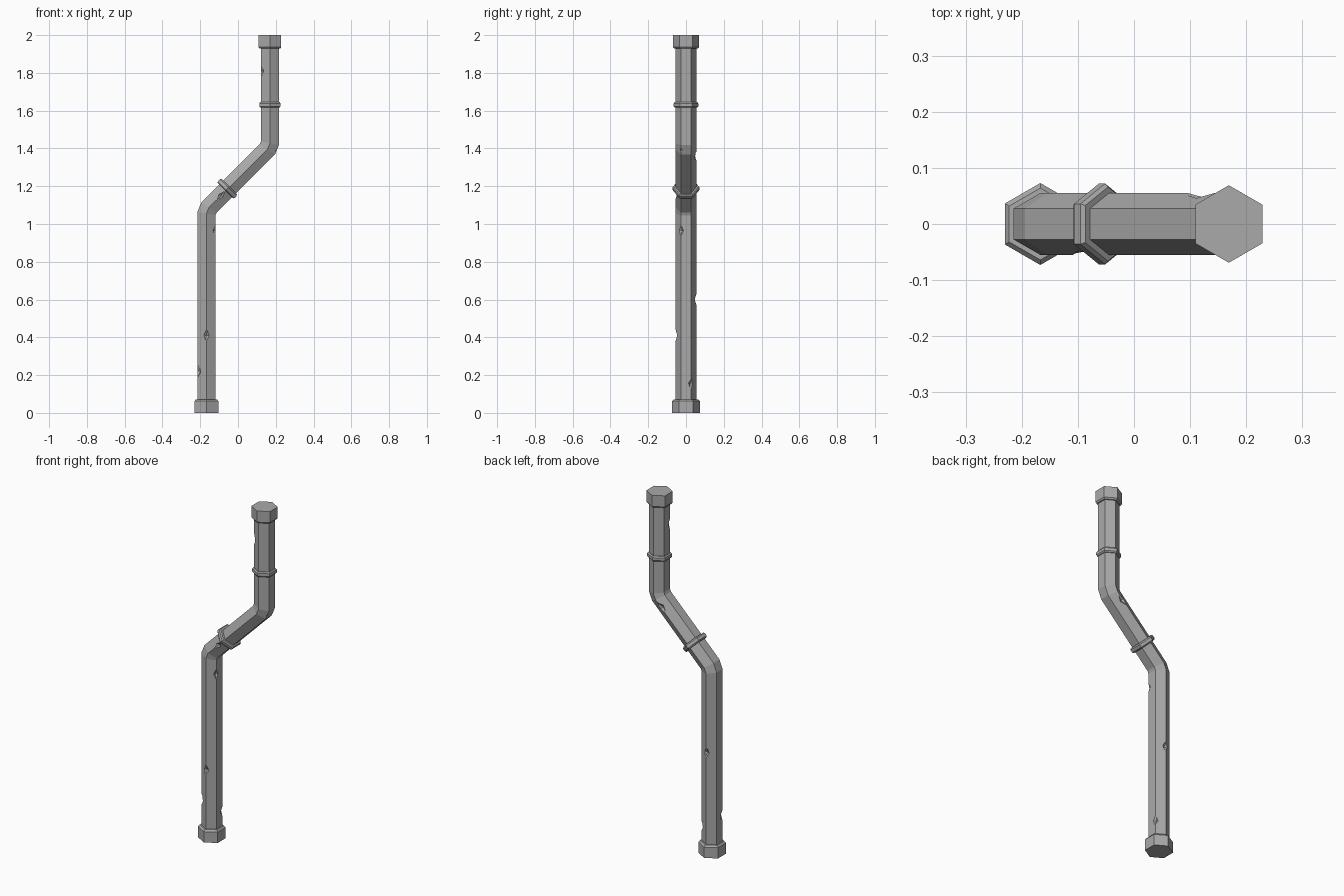
import bpy, bmesh, random
from math import sin, cos, pi, radians
from mathutils import Vector, Matrix

random.seed(4)
cube = bpy.data.objects.get("Cube")
if cube:
    bpy.data.objects.remove(cube, do_unlink=True)

metal = bpy.data.materials.new("grey_metal")
metal.use_nodes = True
grey = (0.4, 0.4, 0.4, 1)
metal.diffuse_color = grey
metal.node_tree.nodes["Principled BSDF"].inputs["Base Color"].default_value = grey


def finish(name, bm):
    bmesh.ops.recalc_face_normals(bm, faces=bm.faces)
    mesh = bpy.data.meshes.new(name)
    bm.to_mesh(mesh)
    bm.free()
    mesh.materials.append(metal)
    obj = bpy.data.objects.new(name, mesh)
    bpy.context.collection.objects.link(obj)
    return obj


def hex_point(x, z, tilt, radius, corner, stretch=1):
    """Corner of a hexagon whose axis leans from up towards +x."""
    a = pi / 2 + corner * pi / 3
    side = Vector((cos(tilt), 0, -sin(tilt)))
    return Vector((x, 0, z)) + side * cos(a) * radius * stretch + Vector((0, sin(a) * radius, 0))


def loft(name, rings):
    """Closed hexagonal solid through rings of (x, z, tilt, radius, stretch)."""
    bm = bmesh.new()
    loops = [[bm.verts.new(hex_point(x, z, t, r, k, s)) for k in range(6)]
             for x, z, t, r, s in rings]
    for low, high in zip(loops, loops[1:]):
        for k in range(6):
            n = (k + 1) % 6
            bm.faces.new((low[k], low[n], high[n], high[k]))
    bm.faces.new(loops[0])
    bm.faces.new(loops[-1])
    return finish(name, bm)


def collar(name, x, z, tilt, profile):
    """Straight hexagonal part from a profile of (radius, distance along axis)."""
    return loft(name, [(x + sin(tilt) * h, z + cos(tilt) * h, tilt, r, 1) for r, h in profile])


LEFT, RIGHT, R = -0.167, 0.169, 0.055
lean = radians(45)

# Bent pipe with mitred two-step elbows
t1, t2 = lean / 4, lean * 3 / 4
miter = 1 / cos(t1)
pipe = loft("pipe", [
    (LEFT, 0.01, 0, R, 1),
    (LEFT, 1.055, t1, R, miter),
    (LEFT + 0.013, 1.087, t2, R, miter),
    (RIGHT - 0.013, 1.396, t2, R, miter),
    (RIGHT, 1.428, t1, R, miter),
    (RIGHT, 1.99, 0, R, 1)])

# Chipped dents on the pipe corners: (x, z, tilt, corner index, size)
# Corners: 0 back, 1 back right, 2 front right, 3 front, 4 front left, 5 back left
dents = [
    (LEFT, 0.41, 0, 3, 1.0), (LEFT, 0.22, 0, 2, 1.2),
    (LEFT, 0.965, 0, 4, 0.9), (LEFT, 0.155, 0, 5, 0.9),
    (LEFT, 0.60, 0, 0, 1.0), (RIGHT, 1.81, 0, 2, 1.0),
    (RIGHT, 1.405, lean / 2, 4, 0.9), (0.12, 1.36, lean, 0, 1.1),
    (-0.09, 1.15, lean, 3, 0.9)]
bm = bmesh.new()
for x, z, tilt, corner, size in dents:
    edge = hex_point(x, z, tilt, R + 0.002, corner)
    out = (edge - Vector((x, 0, z))).normalized()
    along = Vector((sin(tilt), 0, cos(tilt)))
    across = along.cross(out)
    frame = Matrix((out, across, along)).transposed().to_4x4()
    skew = Matrix.Rotation(random.uniform(-0.3, 0.3), 4, 'X')
    scale = Matrix.Diagonal((0.017 * size, 0.035 * size, 0.04 * size, 1))
    bmesh.ops.create_uvsphere(bm, u_segments=4, v_segments=2, radius=1,
                              matrix=Matrix.Translation(edge) @ frame @ skew @ scale)
cutter = finish("dent_cutter", bm)
cutter.hide_render = True

cut = pipe.modifiers.new("dents", 'BOOLEAN')
cut.operation = 'DIFFERENCE'
cut.solver = 'EXACT'
cut.object = cutter
bpy.context.view_layer.objects.active = pipe
bpy.ops.object.modifier_apply(modifier=cut.name)
bpy.data.objects.remove(cutter, do_unlink=True)

# End caps with a chamfered inner rim
collar("bottom_cap", LEFT, 0, 0, [(0.073, 0), (0.073, 0.062), (0.064, 0.072), (0.05, 0.072)])
collar("top_cap", RIGHT, 2, 0, [(0.069, 0), (0.069, -0.064), (0.062, -0.072), (0.05, -0.072)])

# Joint bands with chamfered edges
for name, x, z, tilt, r in (("upper_band", RIGHT, 1.631, 0, 0.065),
                            ("middle_band", -0.057, 1.187, lean, 0.072)):
    collar(name, x, z, tilt, [(0.05, -0.015), (r - 0.006, -0.015), (r, -0.008),
                              (r, 0.008), (r - 0.006, 0.015), (0.05, 0.015)])
